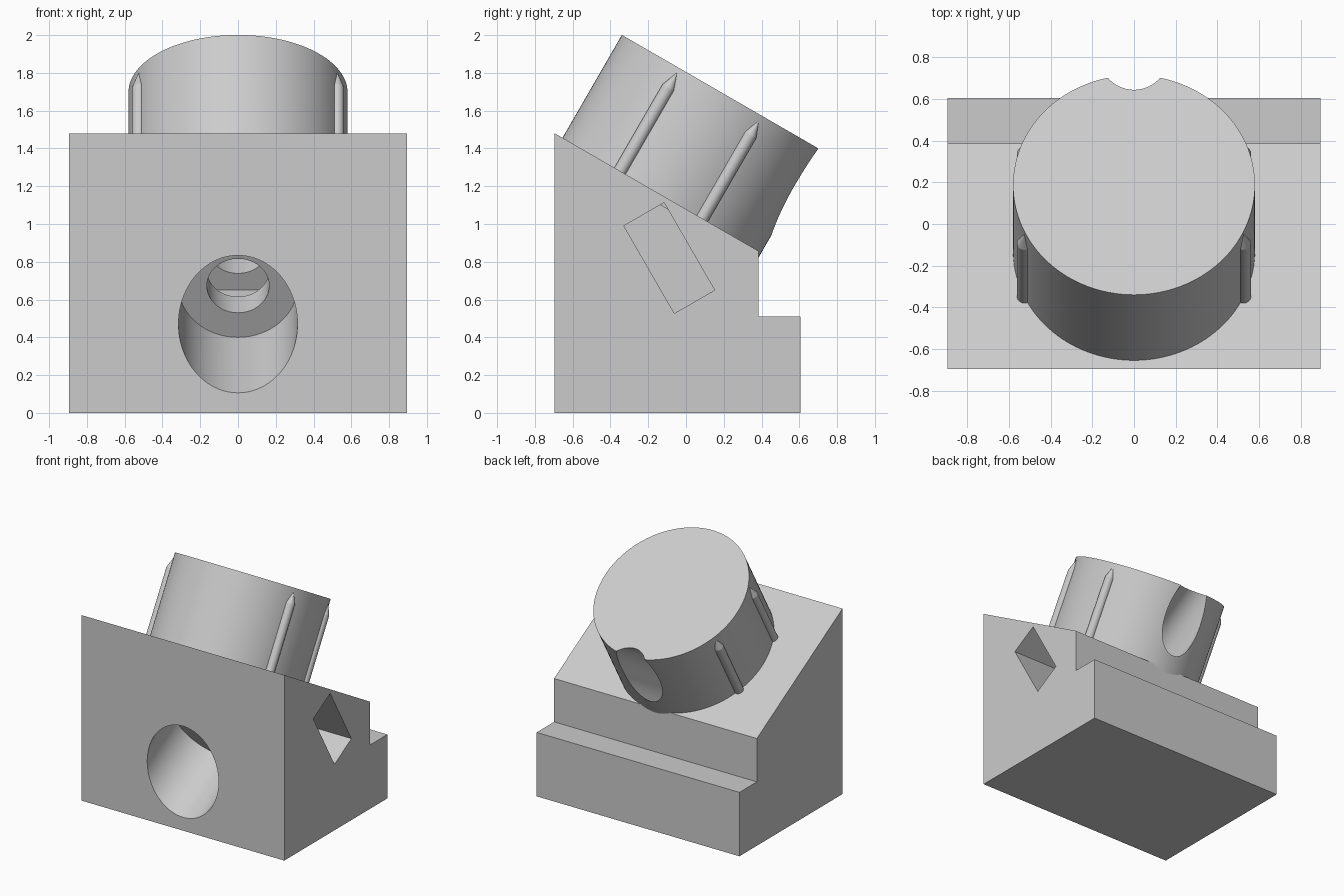
import bpy, bmesh, math
from mathutils import Vector, Matrix

cube = bpy.data.objects.get("Cube")
if cube:
    bpy.data.objects.remove(cube, do_unlink=True)

grey = bpy.data.materials.new("light_grey")
grey.use_nodes = True
colour = (0.6, 0.6, 0.6, 1)
grey.diffuse_color = colour
grey.node_tree.nodes["Principled BSDF"].inputs["Base Color"].default_value = colour


def make(name, bm, matrix=Matrix()):
    bm.transform(matrix)
    bmesh.ops.recalc_face_normals(bm, faces=bm.faces)
    mesh = bpy.data.meshes.new(name)
    bm.to_mesh(mesh)
    bm.free()
    mesh.materials.append(grey)
    ob = bpy.data.objects.new(name, mesh)
    bpy.context.collection.objects.link(ob)
    return ob


def tilted(y, z, degrees):
    return Matrix.Translation((0, y, z)) @ Matrix.Rotation(-math.radians(degrees), 4, 'X')


def rod(bm, r1, r2, bottom, top, x=0, y=0, sides=96):
    at = Matrix.Translation((x, y, (bottom + top) / 2))
    bmesh.ops.create_cone(bm, cap_ends=True, segments=sides, radius1=r1,
                          radius2=r2, depth=top - bottom, matrix=at)


def select(ob):
    bpy.ops.object.select_all(action='DESELECT')
    ob.select_set(True)
    bpy.context.view_layer.objects.active = ob


def cut(ob, cutters):
    select(ob)
    for cutter in cutters:
        mod = ob.modifiers.new("cut", 'BOOLEAN')
        mod.operation, mod.solver, mod.object = 'DIFFERENCE', 'EXACT', cutter
        bpy.ops.object.modifier_apply(modifier=mod.name)


# Wedge block with a step at the back
bm = bmesh.new()
profile = [(-0.695, 0), (0.605, 0), (0.605, 0.51), (0.385, 0.51), (0.385, 0.856), (-0.695, 1.48)]
side = bm.faces.new([bm.verts.new((-0.895, y, z)) for y, z in profile])
swept = bmesh.ops.extrude_face_region(bm, geom=[side])["geom"]
bmesh.ops.translate(bm, vec=(1.79, 0, 0), verts=[v for v in swept if isinstance(v, bmesh.types.BMVert)])
block = make("wedge_block", bm)

# Oval knob standing square to the slope
on_slope = tilted(-0.127, 1.153, 30)
bm = bmesh.new()
rod(bm, 1, 1, -0.05, 0.628, sides=128)
bmesh.ops.scale(bm, vec=(0.58, 0.608, 1), verts=bm.verts)
knob = make("oval_knob", bm, on_slope)

# Pointed ribs on both sides of the knob
bm = bmesh.new()
for x in (-0.525, 0.525):
    for y in (-0.255, 0.245):
        rod(bm, 0.036, 0.036, -0.03, 0.51, x, y, 32)
        rod(bm, 0.036, 0.001, 0.51, 0.60, x, y, 32)
ribs = make("knob_ribs", bm, on_slope)

# Screw hole, its wide mouth and the nut slot open on the left
along_hole = tilted(-0.695, 0.47, 60)
bm = bmesh.new()
rod(bm, 0.165, 0.165, 0.2, 2.4)
screw_hole = make("screw_hole_cutter", bm, along_hole)
bm = bmesh.new()
rod(bm, 0.315, 0.315, -0.5, 0.406)
mouth = make("hole_mouth_cutter", bm, along_hole)
bm = bmesh.new()
bmesh.ops.create_cube(bm, size=1)
bmesh.ops.scale(bm, vec=(1.3, 0.535, 0.246), verts=bm.verts)
bmesh.ops.translate(bm, vec=(0.35, 0, 0.7), verts=bm.verts)
nut_slot = make("nut_slot_cutter", bm, along_hole)

cut(block, [mouth, screw_hole, nut_slot])
cut(knob, [screw_hole])
for cutter in (screw_hole, mouth, nut_slot):
    bpy.data.objects.remove(cutter, do_unlink=True)

for ob in (block, knob, ribs):
    select(ob)
    bpy.ops.object.shade_smooth_by_angle(angle=math.radians(25))
